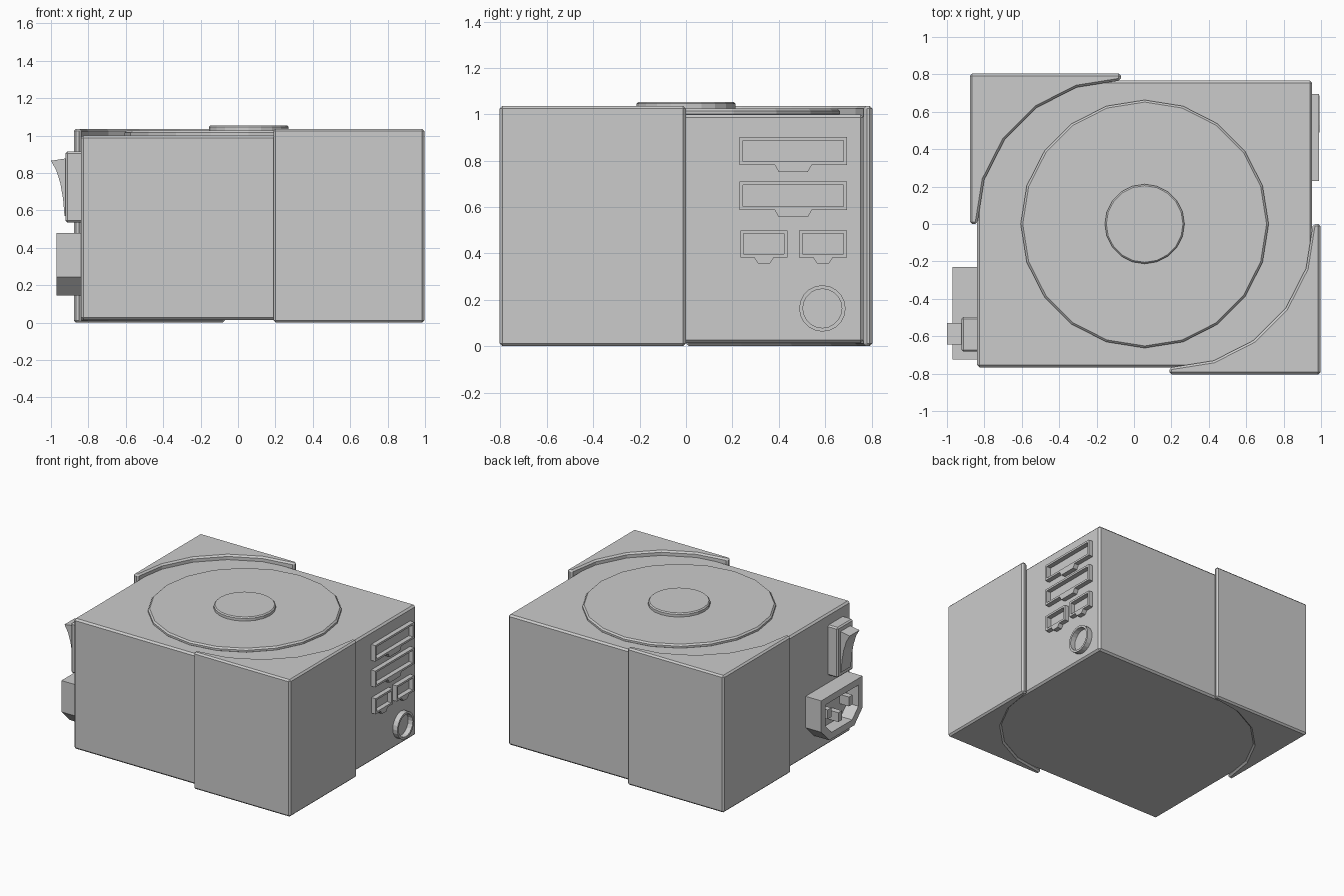
import bpy, bmesh, math
from mathutils import Matrix, Vector

if "Cube" in bpy.data.objects:
    bpy.data.objects.remove(bpy.data.objects["Cube"])

# columns: where the profile's x, profile's y and the extrusion direction point
AXES = {
    'x': Matrix(((0, 0, 1), (1, 0, 0), (0, 1, 0))),
    'y': Matrix(((1, 0, 0), (0, 0, 1), (0, 1, 0))),
    'z': Matrix.Identity(3),
}


def prism(name, outer, axis, lo, hi, hole=None, bevel=0):
    """Extrude a flat outline (with an optional hole) from lo to hi along an axis."""
    bm = bmesh.new()
    loops = [[bm.verts.new((p[0], p[1], lo)) for p in loop]
             for loop in (outer, hole) if loop]
    if hole:
        edges = [bm.edges.new((l[i - 1], l[i])) for l in loops for i in range(len(l))]
        bmesh.ops.triangle_fill(bm, edges=edges, use_beauty=True)
    else:
        bm.faces.new(loops[0])
    ext = bmesh.ops.extrude_face_region(bm, geom=bm.faces[:], use_keep_orig=True)
    top = [g for g in ext['geom'] if isinstance(g, bmesh.types.BMVert)]
    bmesh.ops.translate(bm, verts=top, vec=Vector((0, 0, hi - lo)))
    bmesh.ops.transform(bm, matrix=AXES[axis].to_4x4(), verts=bm.verts[:])
    bmesh.ops.recalc_face_normals(bm, faces=bm.faces[:])
    me = bpy.data.meshes.new(name)
    bm.to_mesh(me)
    bm.free()
    ob = bpy.data.objects.new(name, me)
    bpy.context.collection.objects.link(ob)
    if bevel:
        m = ob.modifiers.new("edge_bevel", 'BEVEL')
        m.width, m.segments, m.limit_method = bevel, 1, 'ANGLE'
        m.angle_limit = math.radians(35)
    return ob


def rect(x0, x1, y0, y1):
    return [(x0, y0), (x1, y0), (x1, y1), (x0, y1)]


def arc(cx, cy, r, a0, a1, n):
    return [(cx + r * math.cos(math.radians(a0 + (a1 - a0) * i / n)),
             cy + r * math.sin(math.radians(a0 + (a1 - a0) * i / n)))
            for i in range(n + 1)]


CX = 0.057  # centre of the housing

# main housing
prism("housing", rect(-0.84, 0.953, -0.766, 0.766), 'z', 0.014, 1.0, bevel=0.013)

# raised corner shells with a round cut-out, one the half-turn copy of the other
corner = arc(-0.07, 0, 0.768, 180, 90, 5) + [(-0.07, 0.804), (-0.878, 0.804), (-0.878, 0)]
prism("corner_shell_back", corner, 'z', 0, 1.036, bevel=0.012)
turned = [(2 * CX + 0.005 - x, -y) for x, y in corner]
prism("corner_shell_front", turned, 'z', 0, 1.036, bevel=0.012)

# fan disc and hub on top
prism("fan_disc", arc(CX, 0, 0.663, 0, 342, 19), 'z', 0.99, 1.026, bevel=0.011)
prism("fan_hub", arc(CX, 0, 0.213, 0, 342, 19), 'z', 1.0, 1.054, bevel=0.008)


# keyed cable ports on the right side
def port(name, y0, y1, z0, z1, tab, drop):
    c = (y0 + y1) / 2
    outer = [(y0, z0), (c - tab, z0), (c - tab + 0.017, z0 - drop),
             (c + tab - 0.017, z0 - drop), (c + tab, z0),
             (y1, z0), (y1, z1), (y0, z1)]
    t = 0.015
    prism(name, outer, 'x', 0.94, 0.988, rect(y0 + t, y1 - t, z0 + t, z1 - t))


port("wide_port_upper", 0.23, 0.695, 0.782, 0.903, 0.08, 0.03)
port("wide_port_lower", 0.23, 0.695, 0.587, 0.71, 0.08, 0.03)
port("small_port_left", 0.234, 0.438, 0.382, 0.5, 0.042, 0.026)
port("small_port_right", 0.487, 0.695, 0.382, 0.5, 0.042, 0.026)
prism("round_port", arc(0.588, 0.163, 0.1, 0, 342, 19), 'x', 0.94, 0.992,
      arc(0.588, 0.163, 0.084, 0, 342, 19))

# power switch on the left side
prism("switch_base", rect(-0.683, -0.497, 0.535, 0.915), 'x', -0.922, -0.83, bevel=0.01)
rocker = [(-0.9, 0.88), (-0.93, 0.876), (-1.0, 0.865), (-0.972, 0.815), (-0.95, 0.745),
          (-0.935, 0.66), (-0.928, 0.57), (-0.9, 0.57)]
prism("switch_rocker", rocker, 'y', -0.645, -0.528)


# power inlet with chamfered lower corners, a cavity and three pins
def inlet(t, cut):
    y0, y1, z0, z1 = -0.725 + t, -0.23 - t, 0.145 + t, 0.48 - t
    return [(y0 + cut, z0), (y1 - cut, z0), (y1, z0 + cut), (y1, z1), (y0, z1), (y0, z0 + cut)]


prism("inlet_shroud", inlet(0, 0.098), 'x', -0.97, -0.835, inlet(0.05, 0.075))
prism("inlet_floor", inlet(0.04, 0.08), 'x', -0.875, -0.835)
for i, (y, z) in enumerate([(-0.605, 0.335), (-0.4775, 0.265), (-0.35, 0.335)]):
    prism(f"inlet_pin_{i + 1}", rect(y - 0.022, y + 0.022, z - 0.035, z + 0.035),
          'x', -0.955, -0.86)
